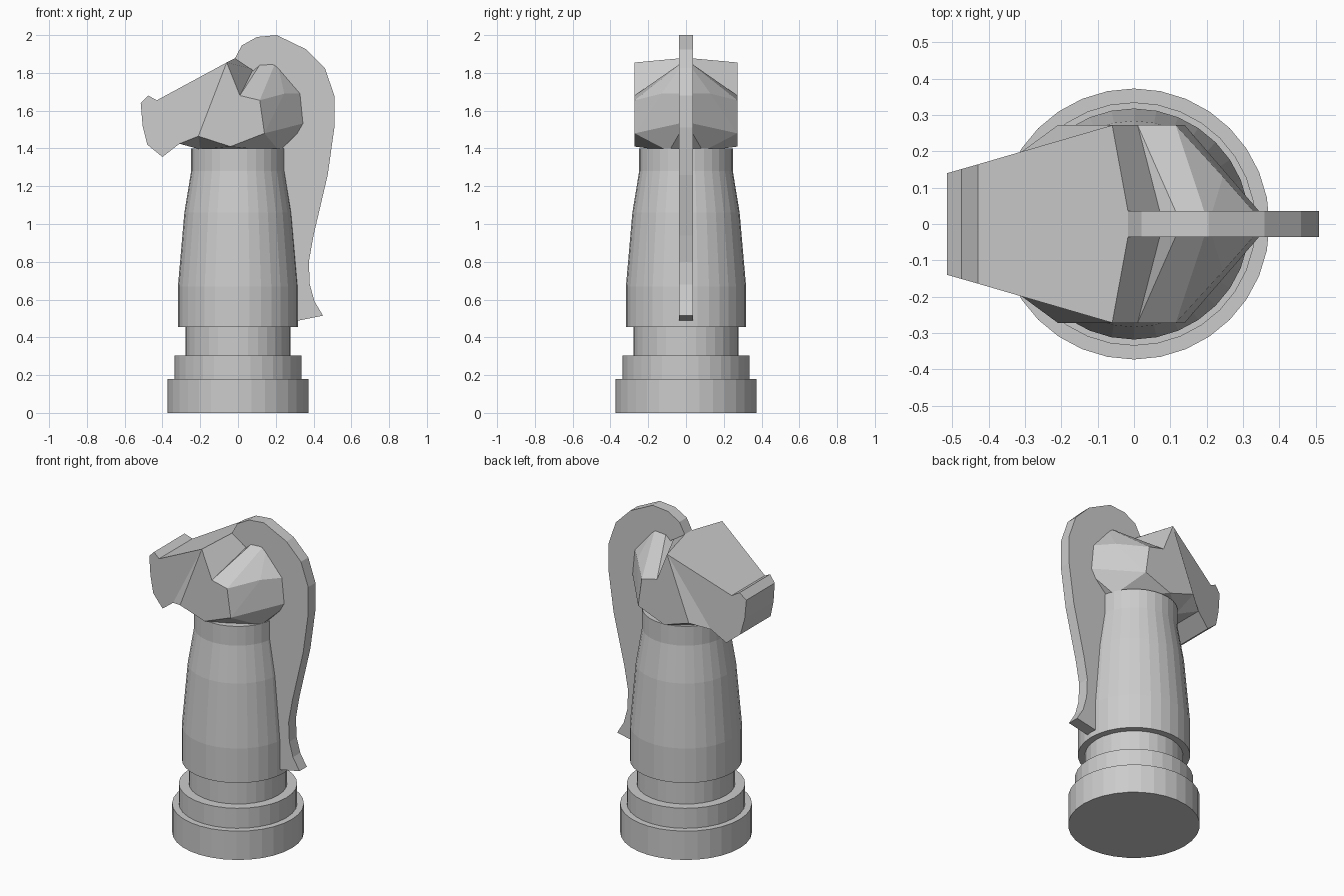
import bpy, bmesh, math

if "Cube" in bpy.data.objects:
    bpy.data.objects.remove(bpy.data.objects["Cube"])


def finish(name, bm):
    bmesh.ops.recalc_face_normals(bm, faces=bm.faces)
    mesh = bpy.data.meshes.new(name)
    bm.to_mesh(mesh)
    bm.free()
    obj = bpy.data.objects.new(name, mesh)
    bpy.context.collection.objects.link(obj)
    return obj


def lathe(name, profile, sides=32):
    """Closed solid of revolution from (radius, z) points."""
    bm = bmesh.new()
    rings = [[bm.verts.new((r * math.cos(2 * math.pi * i / sides),
                            r * math.sin(2 * math.pi * i / sides), z))
              for i in range(sides)] for r, z in profile]
    for a, b in zip(rings, rings[1:]):
        for i in range(sides):
            j = (i + 1) % sides
            bm.faces.new((a[i], a[j], b[j], b[i]))
    bm.faces.new(rings[0])
    bm.faces.new(rings[-1])
    return finish(name, bm)


# Stepped pedestal and tapering neck
lathe("pedestal", [(0.373, 0), (0.373, 0.18), (0.335, 0.18), (0.335, 0.305),
                   (0.278, 0.305), (0.278, 0.455), (0.318, 0.455), (0.318, 0.67),
                   (0.284, 1.06), (0.248, 1.28), (0.248, 1.40)])

# Mane: flat side outline given thickness
outline = [(-0.02, 1.87), (0.02, 1.945), (0.10, 1.99), (0.205, 2.0), (0.36, 1.925),
           (0.46, 1.825), (0.51, 1.68), (0.51, 1.51), (0.475, 1.26), (0.40, 0.94),
           (0.375, 0.80), (0.38, 0.68), (0.405, 0.59), (0.45, 0.515), (0.30, 0.485),
           (0.23, 0.60), (0.22, 1.50), (0.15, 1.75), (0.07, 1.82)]
bm = bmesh.new()
side = [[bm.verts.new((x, y, z)) for x, z in outline] for y in (-0.036, 0.036)]
bm.faces.new(side[0])
bm.faces.new(side[1])
for i in range(len(outline)):
    j = (i + 1) % len(outline)
    bm.faces.new((side[0][i], side[0][j], side[1][j], side[1][i]))
finish("mane", bm)

# Head: named half points, mirrored across y = 0
snout = [(-0.31, 1.425), (-0.40, 1.355), (-0.48, 1.42), (-0.505, 1.52),
         (-0.515, 1.64), (-0.475, 1.68), (-0.43, 1.655)]
half = {f"s{i}": (x, 0.27 + 0.286 * (x + 0.06), z) for i, (x, z) in enumerate(snout)}
half.update({
    "brow": (-0.06, 0.272, 1.855), "ear_front": (0.01, 0.272, 1.68),
    "ear_back": (0.115, 0.272, 1.655), "jaw_back": (0.14, 0.272, 1.48),
    "jaw": (-0.04, 0.272, 1.41), "jaw_front": (-0.21, 0.272, 1.465),
    "nape": (0.245, 0.13, 1.69), "under_front": (-0.20, 0.13, 1.395),
    "under_back": (0.22, 0.09, 1.385)})
centre = {"r0": (-0.01, 0, 1.88), "r1": (0.08, 0, 1.82), "r2": (0.13, 0, 1.865),
          "r3": (0.205, 0, 1.87), "back_top": (0.36, 0, 1.69), "back_low": (0.375, 0, 1.54)}
side_faces = [
    "s0 s1 s2 s3 s4 s5 s6 brow", "s0 brow jaw_front",
    "brow ear_front ear_back jaw_back jaw jaw_front",
    "brow r0 r1 ear_front", "ear_front r1 r2", "ear_front r2 r3 ear_back",
    "ear_back r3 nape", "ear_back nape jaw_back", "r3 back_top nape",
    "jaw_back nape back_low", "nape back_top back_low", "jaw_back back_low under_back",
    "jaw_back under_back jaw", "jaw under_back under_front",
    "jaw under_front jaw_front", "jaw_front under_front s0"]
bm = bmesh.new()
mid = {k: bm.verts.new(p) for k, p in centre.items()}
sides = [{**mid, **{k: bm.verts.new((x, s * y, z)) for k, (x, y, z) in half.items()}}
         for s in (1, -1)]
for v in sides:
    for names in side_faces:
        bm.faces.new([v[n] for n in names.split()])
# Strips bridging the two halves around the snout and underside
L, R = sides
strips = [(f"s{i}", f"s{i+1}") for i in range(6)]
strips += [("s0", "under_front"), ("under_front", "under_back")]
for a, b in strips:
    bm.faces.new((L[a], L[b], R[b], R[a]))
bm.faces.new((L["s6"], L["brow"], mid["r0"], R["brow"], R["s6"]))
bm.faces.new((L["under_back"], mid["back_low"], R["under_back"]))
finish("horse_head", bm)
